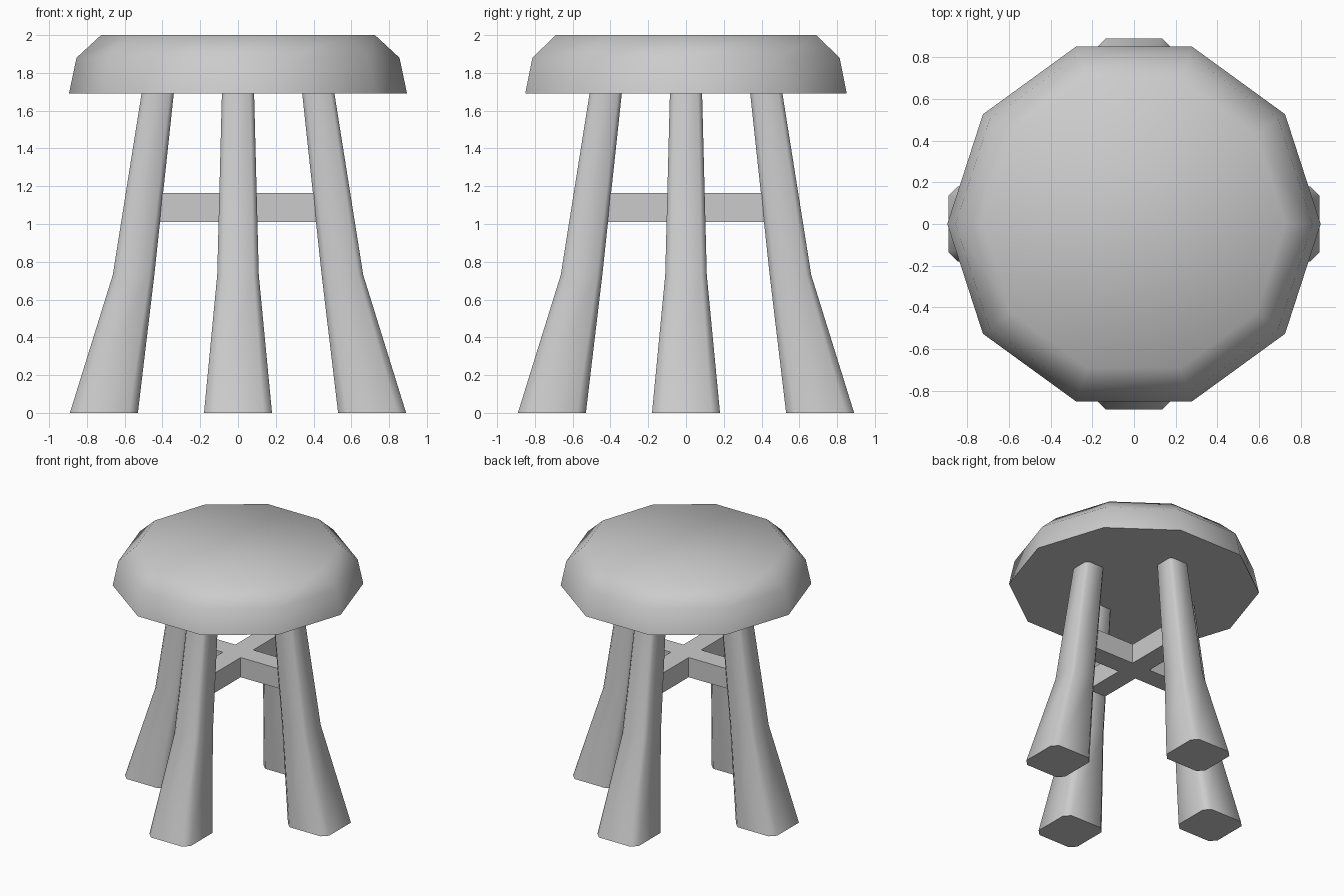
import bpy
import bmesh
from math import cos, sin, pi, radians

cube = bpy.data.objects.get("Cube")
if cube:
    bpy.data.objects.remove(cube, do_unlink=True)

# One plain grey for the whole stool
grey = bpy.data.materials.new("plain grey")
grey.use_nodes = True
tone = (0.6, 0.6, 0.6, 1)
grey.diffuse_color = tone
grey.node_tree.nodes["Principled BSDF"].inputs["Base Color"].default_value = tone


def loft(name, rings, smooth_angle=None):
    """Skin a stack of equal-length rings and cap both ends."""
    bm = bmesh.new()
    loops = [[bm.verts.new(p) for p in ring] for ring in rings]
    n = len(loops[0])
    for low, high in zip(loops, loops[1:]):
        for i in range(n):
            j = (i + 1) % n
            bm.faces.new((low[i], low[j], high[j], high[i]))
    bm.faces.new(loops[0][::-1])
    bm.faces.new(loops[-1])
    bmesh.ops.recalc_face_normals(bm, faces=bm.faces)
    mesh = bpy.data.meshes.new(name)
    bm.to_mesh(mesh)
    bm.free()
    mesh.materials.append(grey)
    obj = bpy.data.objects.new(name, mesh)
    bpy.context.collection.objects.link(obj)
    if smooth_angle:
        bpy.ops.object.select_all(action="DESELECT")
        obj.select_set(True)
        bpy.context.view_layer.objects.active = obj
        bpy.ops.object.shade_smooth_by_angle(angle=radians(smooth_angle))
    return obj


def decagon(radius, z):
    return [(radius * cos(i * pi / 5), radius * sin(i * pi / 5), z) for i in range(10)]


def chamfered_square(cx, half, z):
    """Square ring with cut corners, centred on (cx, 0)."""
    flat = half * 0.75
    quarter = [(half, -flat), (half, flat)]
    ring = []
    for _ in range(4):
        ring += [(cx + x, y, z) for x, y in quarter]
        quarter = [(-y, x) for x, y in quarter]
    return ring


# Seat: ten-sided with a sloped rim and bevelled top
loft("seat", [decagon(0.895, 1.69), decagon(0.855, 1.88), decagon(0.725, 2.0)], 60)

# Legs: flared feet, leaning in towards the seat
leg_profile = [(0.71, 0.18, 0), (0.553, 0.11, 0.73), (0.424, 0.085, 1.7)]
for i, side in enumerate(("left", "back", "right", "front")):
    leg = loft(side + "_leg", [chamfered_square(*p) for p in leg_profile], 60)
    leg.rotation_euler.z = i * pi / 2

# Cross brace: one long bar and two short arms, as a single plus outline
w, reach = 0.078, 0.435
outline = []
arm = [(reach, -w), (reach, w), (w, w)]
for _ in range(4):
    outline += arm
    arm = [(-y, x) for x, y in arm]
loft("cross_brace", [[(x, y, z) for x, y in outline] for z in (1.01, 1.165)])
